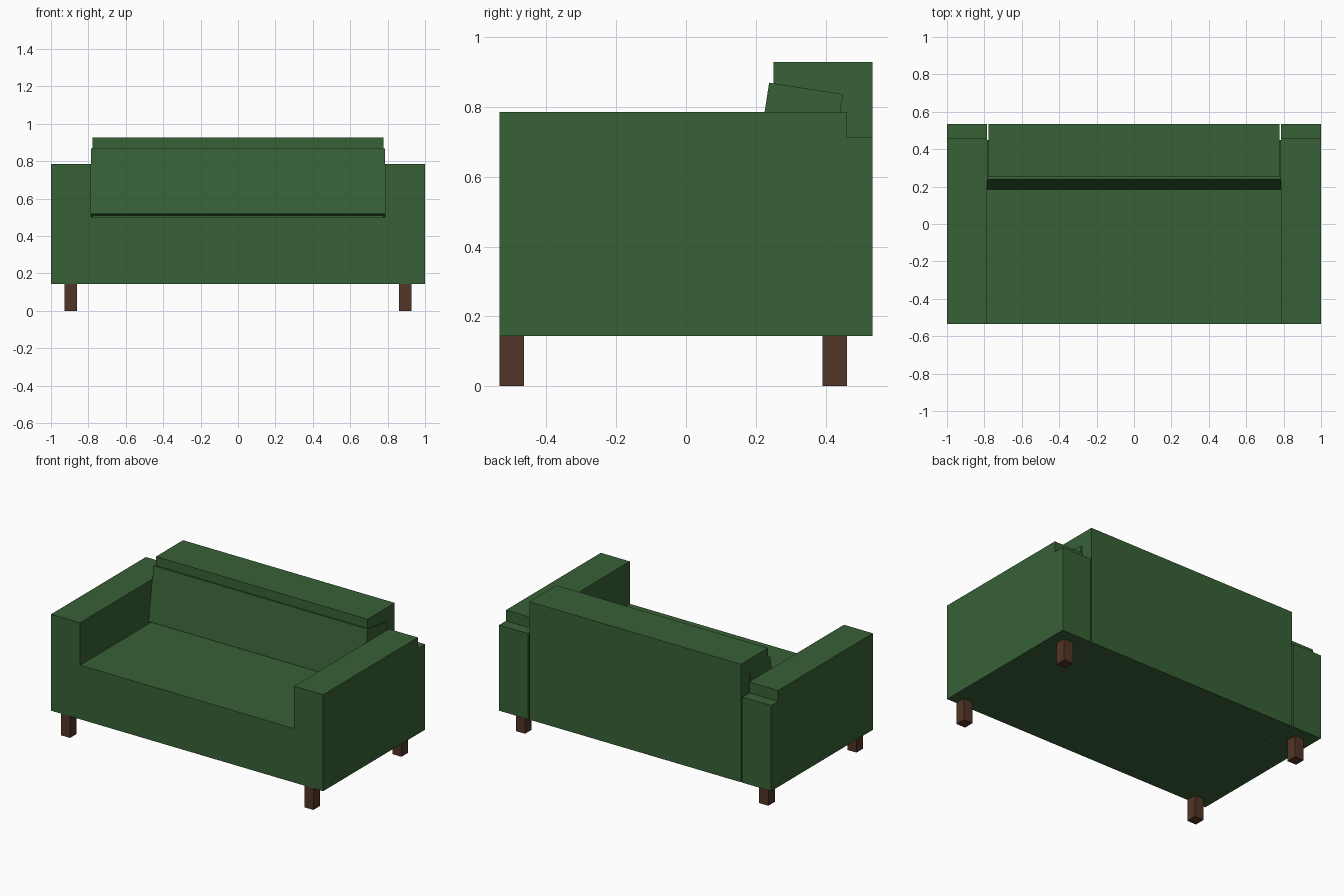
import bpy, bmesh, math
from mathutils import Matrix, Vector

if "Cube" in bpy.data.objects:
    bpy.data.objects.remove(bpy.data.objects["Cube"])


def material(name, rgb):
    m = bpy.data.materials.new(name)
    m.diffuse_color = (*rgb, 1.0)
    m.use_nodes = True
    m.node_tree.nodes["Principled BSDF"].inputs["Base Color"].default_value = m.diffuse_color
    return m


green = material("green fabric", (0.039, 0.119, 0.037))
brown = material("dark wood", (0.084, 0.036, 0.019))


def box(name, x, y, z, mat, tilt=0.0, pivot=(0, 0, 0)):
    """Box from (min, max) ranges, optionally tilted about x at a pivot."""
    bm = bmesh.new()
    bmesh.ops.create_cube(bm, size=1.0)
    for v in bm.verts:
        v.co = Vector([r[0] + (c + 0.5) * (r[1] - r[0]) for c, r in zip(v.co, (x, y, z))])
    if tilt:
        bmesh.ops.rotate(bm, cent=pivot, matrix=Matrix.Rotation(tilt, 3, 'X'), verts=bm.verts)
    mesh = bpy.data.meshes.new(name)
    bm.to_mesh(mesh)
    bm.free()
    mesh.materials.append(mat)
    obj = bpy.data.objects.new(name, mesh)
    bpy.context.collection.objects.link(obj)
    return obj


FLOOR = 0.144            # underside of the body
FRONT, BACK = -0.534, 0.534
ARM_IN = 0.787           # inner face of the arms

# Seat base and backrest (a thin slot separates the backrest from the arms)
box("seat", (-ARM_IN, ARM_IN), (FRONT, 0.25), (FLOOR, 0.503), green)
box("backrest", (-0.778, 0.778), (0.25, BACK), (FLOOR, 0.928), green)

# Back cushion, leaning backwards about its top front edge
top_y, top_z = 0.238, 0.869
box("back_cushion", (-ARM_IN, ARM_IN), (top_y, top_y + 0.214), (top_z - 0.354, top_z),
    green, math.radians(-8.8), (0, top_y, top_z))

# Arms, rear posts and legs on both sides
for side, s in (("left", -1), ("right", 1)):
    def span(a, b):
        return tuple(sorted((s * a, s * b)))
    box(side + "_arm", span(ARM_IN, 1.0), (FRONT, 0.461), (FLOOR, 0.785), green)
    box(side + "_rear_post", span(ARM_IN, 1.0), (0.461, BACK), (FLOOR, 0.713), green)
    for end, y in (("front", FRONT), ("back", 0.391)):
        box(f"{side}_{end}_leg", span(0.861, 0.928), (y, y + 0.07), (0.0, FLOOR), brown)
